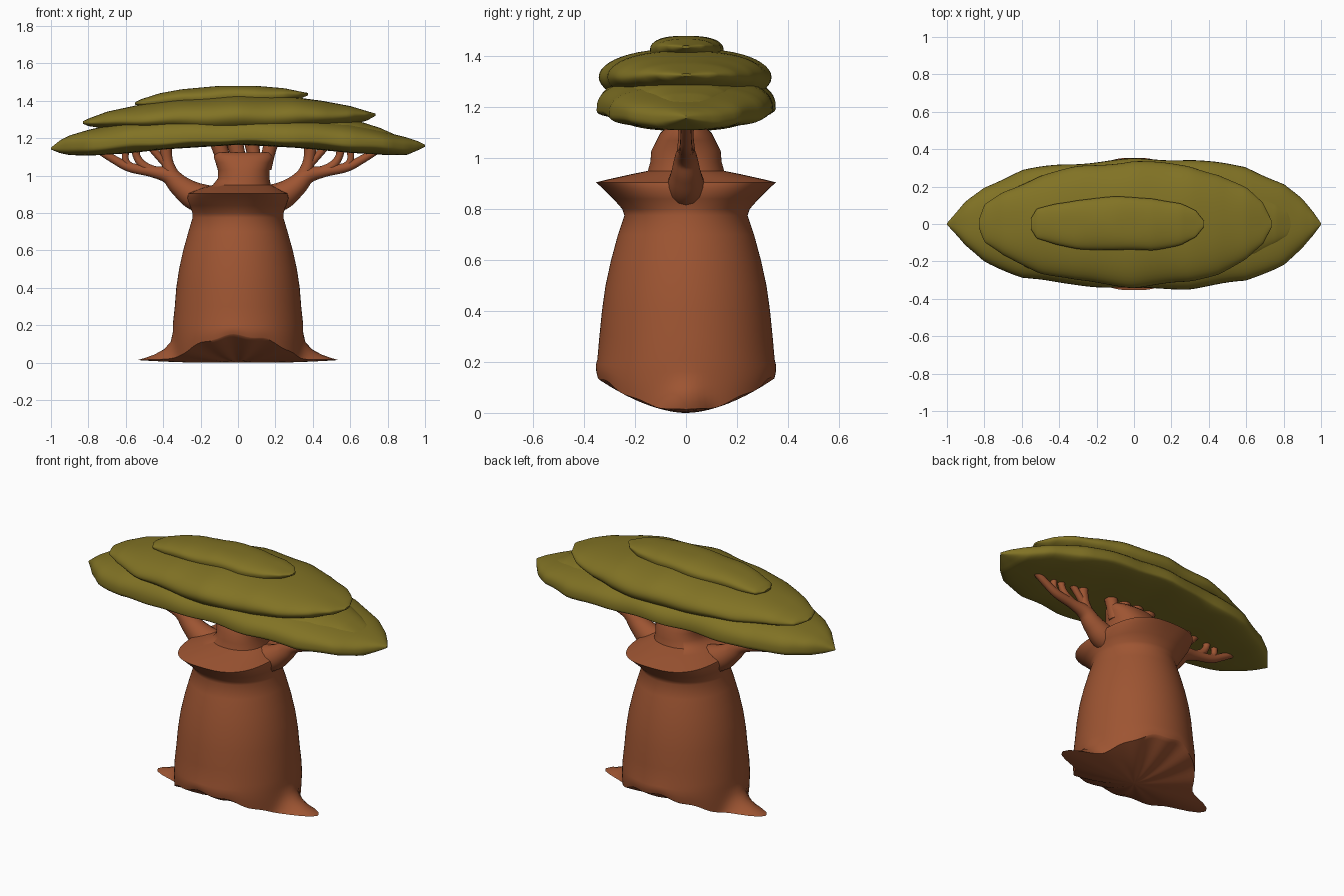
import bpy, bmesh, math
from math import sin, cos, pi, exp
from mathutils import Vector


def material(name, rgb):
    m = bpy.data.materials.new(name)
    m.diffuse_color = (*rgb, 1)
    return m


BARK = material("bark_brown", (0.34, 0.09, 0.032))
LEAF = material("leaf_olive", (0.22, 0.17, 0.018))


def loft(name, rings, mat):
    """Skin a list of equal-sized point rings and cap both ends."""
    bm = bmesh.new()
    vs = [[bm.verts.new(p) for p in r] for r in rings]
    n = len(vs[0])
    for a, b in zip(vs, vs[1:]):
        for i in range(n):
            j = (i + 1) % n
            bm.faces.new((a[i], a[j], b[j], b[i]))
    bm.faces.new(vs[0])
    bm.faces.new(vs[-1])
    bmesh.ops.recalc_face_normals(bm, faces=bm.faces)
    me = bpy.data.meshes.new(name)
    bm.to_mesh(me)
    bm.free()
    me.materials.append(mat)
    ob = bpy.data.objects.new(name, me)
    bpy.context.collection.objects.link(ob)
    bpy.ops.object.select_all(action='DESELECT')
    ob.select_set(True)
    bpy.context.view_layer.objects.active = ob
    bpy.ops.object.shade_smooth_by_angle(angle=math.radians(50))
    return ob


def spow(v, p):
    return math.copysign(abs(v) ** p, v)


# --- trunk: trough-shaped underside, pointed side roots, barrel, collar, neck
N = 96
ANG = [2 * pi * i / N for i in range(N)]


def spike(a):
    d = math.asin(max(-1, min(1, sin(a))))
    return exp(-(d / 0.2) ** 2)


def floor_z(y, a, s):
    wave = 0.008 * s * sin(11 * a + 1) * abs(sin(a))
    return 0.145 * (abs(y) / 0.35) ** 1.7 + wave + 0.014 * s ** 6 * spike(a)


rings = []
for s in (0.03, 0.25, 0.5, 0.7, 0.85, 0.94, 1.0):
    ring = []
    for a in ANG:
        r = s * 0.348 + 0.19 * spike(a) * s ** 5
        ring.append((r * cos(a), r * sin(a), floor_z(r * sin(a), a, s)))
    rings.append(ring)
for t in (0.06, 0.15, 0.3, 0.5, 0.75, 1.0):
    ring = []
    for a in ANG:
        r = 0.348 + 0.19 * spike(a) * (1 - t) ** 4 + 0.006 * sin(pi * t) * abs(sin(a))
        z0 = floor_z(0.348 * sin(a), a, 1)
        ring.append((r * cos(a), r * sin(a), z0 + (0.21 - z0) * t))
    rings.append(ring)
# z, half x, half y, squareness, x shift
for z, rx, ry, p, dx in (
        (0.3, .338, .34, 1, 0), (0.4, .33, .33, 1, 0), (0.5, .315, .316, 1, 0),
        (0.6, .293, .294, 1, 0), (0.7, .265, .267, 1, 0), (0.775, .243, .242, 1, 0),
        (0.80, .243, .25, .95, 0), (0.84, .258, .285, .85, 0), (0.88, .272, .325, .75, 0),
        (0.905, .265, .354, .7, 0), (0.918, .235, .30, .75, 0), (0.938, .19, .21, .85, .01),
        (0.95, .155, .15, .9, .02), (0.985, .138, .14, .9, .03), (1.03, .138, .136, .9, .03),
        (1.07, .15, .115, .9, .03), (1.10, .16, .10, .9, .03), (1.125, .15, .07, .9, .03)):
    rings.append([(dx + rx * spow(cos(a), p), ry * spow(sin(a), p), z) for a in ANG])
loft("trunk", rings, BARK)


# --- branches: tapered tubes lying near the y = 0 plane
def branch(name, pts, sides=16, steps=6):
    """pts: (x, z, radius); smoothed with a Catmull-Rom spline."""
    P = [Vector(p) for p in pts]
    P = [2 * P[0] - P[1]] + P + [2 * P[-1] - P[-2]]
    path = []
    for i in range(1, len(P) - 2):
        a, b, c, d = P[i - 1:i + 3]
        for k in range(steps):
            t = k / steps
            path.append(0.5 * (2 * b + (c - a) * t + (2 * a - 5 * b + 4 * c - d) * t * t
                               + (3 * b - a - 3 * c + d) * t ** 3))
    path.append(P[-2])
    out = []
    for i, q in enumerate(path):
        tan = path[min(i + 1, len(path) - 1)] - path[max(i - 1, 0)]
        nrm = Vector((-tan.y, tan.x)).normalized()
        out.append([(q.x + nrm.x * q.z * cos(u), q.z * sin(u), q.y + nrm.y * q.z * cos(u))
                    for u in (2 * pi * j / sides for j in range(sides))])
    loft(name, out, BARK)


for side, tag in ((-1, "left"), (1, "right")):
    m = lambda pts: [(side * x, z, r) for x, z, r in pts]
    branch(tag + "_limb", m([(.12, .86, .08), (.23, .89, .075), (.31, .945, .058),
                             (.37, 1.0, .045), (.46, 1.022, .03), (.58, 1.045, .025),
                             (.66, 1.085, .022), (.75, 1.14, .02)]))
    branch(tag + "_upright_fork", m([(.33, .96, .045), (.365, 1.03, .036), (.38, 1.09, .03),
                                     (.39, 1.17, .035)]))
    branch(tag + "_middle_fork", m([(.42, 1.015, .025), (.50, 1.05, .024), (.54, 1.10, .02),
                                    (.55, 1.16, .024)]))
    branch(tag + "_outer_fork", m([(.56, 1.04, .02), (.60, 1.08, .018), (.60, 1.16, .02)]))
    branch(tag + "_inner_twig", m([(.37, 1.05, .025), (.42, 1.10, .02), (.47, 1.16, .022)]))
for i, (x0, x1, r) in enumerate(((-.06, -.11, .045), (.02, -.02, .045), (.10, .07, .04),
                                 (.14, .18, .04))):
    branch(f"crown_prong_{i + 1}", [(x0, 1.04, r), ((x0 + x1) / 2, 1.11, r * .9), (x1, 1.19, r)])


# --- canopy: overlapping lens-shaped leaf layers
def lerp_table(tab, x):
    for a, b in zip(tab, tab[1:]):
        if x <= b[0]:
            t = (x - a[0]) / (b[0] - a[0])
            return [p + (q - p) * t for p, q in zip(a, b)]
    return tab[-1]


def leaf_layer(name, tab, p_side, p_top, bump, seed, n=64, m=48):
    """tab: (x, half width, bottom z, rim z, top z)"""
    x0, x1 = tab[0][0], tab[-1][0]
    out = []
    for i in range(n + 1):
        u = -cos(pi * i / n)                       # dense sampling at the tips
        x, w, b, e, t = lerp_table(tab, (x0 + x1) / 2 + (x1 - x0) / 2 * u)
        fade = min(1, w / 0.15)
        ring = []
        for j in range(m):
            a = 2 * pi * j / m
            c, s = cos(a), sin(a)
            h = (t - e) if s > 0 else (e - b)
            lump = bump * fade * sin(13 * x + seed + 2 * c) * abs(c)
            rim = 0.6 * bump * fade * sin(19 * x + 2 * seed)
            ring.append((x, spow(c, p_side) * (w + lump),
                         e + h * spow(s, p_top) + rim * abs(c)))
        out.append(ring)
    loft(name, out, LEAF)


leaf_layer("canopy_base", [
    (-1, .004, 1.14, 1.145, 1.15), (-.95, .06, 1.12, 1.15, 1.19), (-.9, .12, 1.11, 1.15, 1.215),
    (-.8, .20, 1.107, 1.155, 1.245), (-.6, .285, 1.118, 1.17, 1.29), (-.4, .318, 1.14, 1.18, 1.32),
    (0, .347, 1.165, 1.195, 1.33), (.3, .345, 1.15, 1.19, 1.32), (.6, .305, 1.122, 1.175, 1.28),
    (.8, .215, 1.11, 1.16, 1.23), (.9, .13, 1.11, 1.155, 1.205), (.96, .06, 1.135, 1.155, 1.185),
    (1, .004, 1.155, 1.16, 1.165)], .75, .75, .006, 0)
leaf_layer("canopy_right_tuft", [
    (.3, .25, 1.2, 1.24, 1.33), (.5, .23, 1.2, 1.235, 1.315), (.65, .17, 1.2, 1.23, 1.29),
    (.76, .11, 1.2, 1.222, 1.255), (.82, .07, 1.2, 1.217, 1.228), (.845, .02, 1.205, 1.213, 1.217)],
    .8, .9, .004, 2)
leaf_layer("canopy_middle", [
    (-.83, .02, 1.278, 1.285, 1.29), (-.8, .10, 1.265, 1.285, 1.305), (-.7, .17, 1.25, 1.285, 1.342),
    (-.5, .26, 1.24, 1.295, 1.385), (-.3, .305, 1.22, 1.305, 1.41), (0, .338, 1.2, 1.315, 1.43),
    (.3, .31, 1.22, 1.315, 1.42), (.45, .265, 1.25, 1.32, 1.40), (.6, .19, 1.27, 1.32, 1.372),
    (.69, .11, 1.295, 1.325, 1.345), (.735, .02, 1.32, 1.327, 1.332)], .85, 1.0, .006, 4)
leaf_layer("canopy_top", [
    (-.55, .03, 1.38, 1.387, 1.392), (-.52, .08, 1.37, 1.39, 1.408), (-.42, .11, 1.36, 1.40, 1.44),
    (-.3, .13, 1.36, 1.415, 1.462), (-.1, .143, 1.36, 1.425, 1.48), (.1, .14, 1.36, 1.43, 1.48),
    (.25, .11, 1.38, 1.433, 1.467), (.33, .07, 1.41, 1.438, 1.45), (.375, .015, 1.43, 1.437, 1.442)],
    .85, .9, .005, 1)
